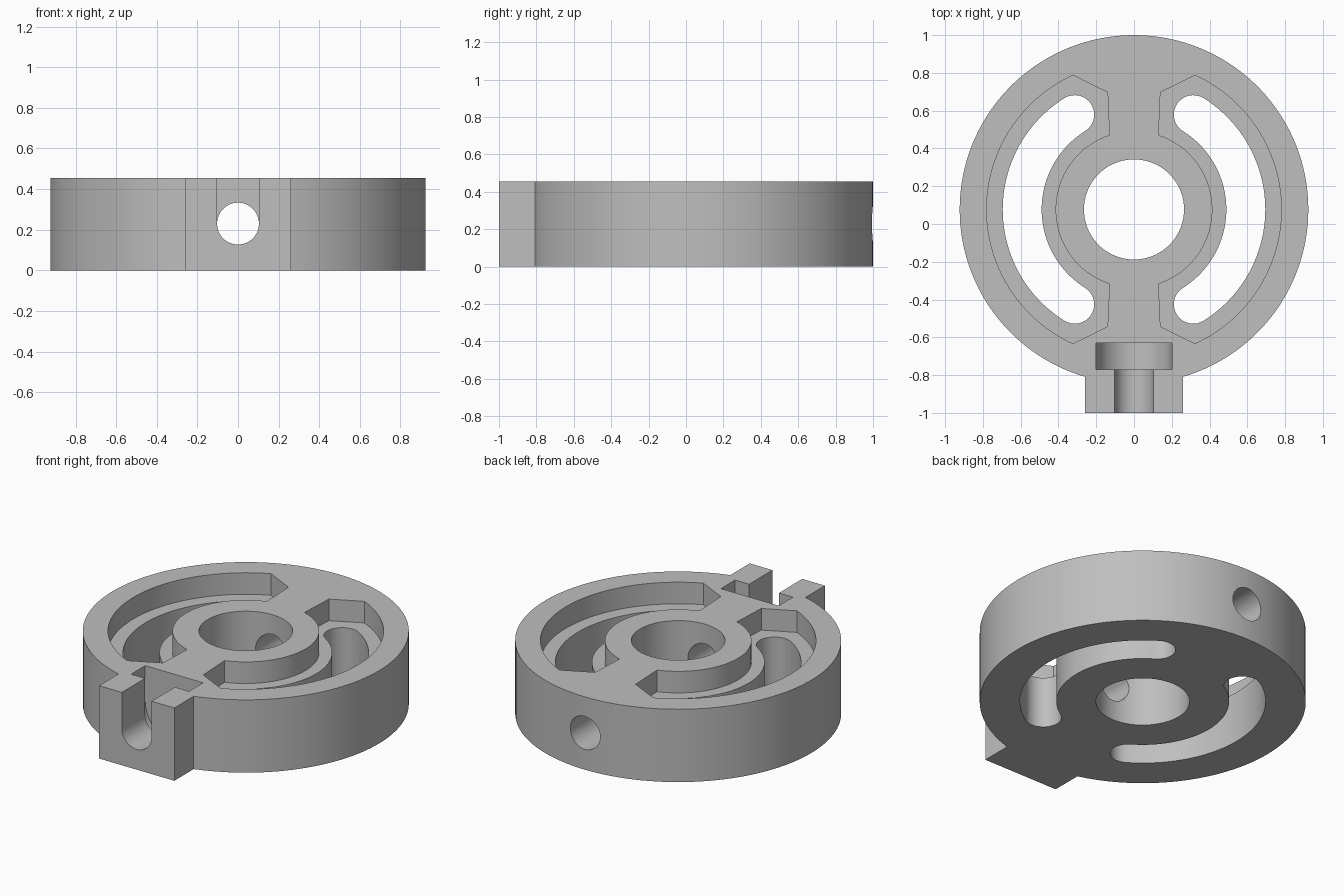
import bpy, bmesh
from math import sin, cos, radians, degrees, asin, sqrt
from mathutils import Vector

cube = bpy.data.objects.get("Cube")
if cube:
    bpy.data.objects.remove(cube, do_unlink=True)

HEIGHT = 0.455
CY = 0.077            # centre of the round body
RADIUS = 0.923
BOSS = 0.26           # half width of the clamp boss
BORE_Z = 0.23
BORE_R = 0.103

metal = bpy.data.materials.new("plain grey")
metal.use_nodes = True
grey = (0.52, 0.52, 0.52, 1)
metal.diffuse_color = grey
metal.node_tree.nodes["Principled BSDF"].inputs["Base Color"].default_value = grey


def arc(r, start, end, steps, cx=0, cy=CY):
    """Points on an arc, angles in degrees."""
    angles = [radians(start + (end - start) * i / steps) for i in range(steps + 1)]
    return [(cx + r * cos(a), cy + r * sin(a)) for a in angles]


def prism(name, outline, low, high, axis="Z"):
    """Extrude an outline along Z, or an x-z outline along Y."""
    bm = bmesh.new()
    place = (lambda p: (p[0], p[1], low)) if axis == "Z" else (lambda p: (p[0], low, p[1]))
    face = bm.faces.new([bm.verts.new(place(p)) for p in outline])
    move = Vector((0, 0, high - low)) if axis == "Z" else Vector((0, high - low, 0))
    out = bmesh.ops.extrude_face_region(bm, geom=[face])
    bmesh.ops.translate(bm, vec=move, verts=[v for v in out["geom"] if isinstance(v, bmesh.types.BMVert)])
    bmesh.ops.recalc_face_normals(bm, faces=bm.faces)
    mesh = bpy.data.meshes.new(name)
    bm.to_mesh(mesh)
    bm.free()
    obj = bpy.data.objects.new(name, mesh)
    bpy.context.collection.objects.link(obj)
    mesh.materials.append(metal)
    return obj


# Round body with the square boss in one outline
gap = degrees(asin(BOSS / RADIUS))
outline = arc(RADIUS, -90 + gap, 270 - gap, 120) + [(-BOSS, -1), (BOSS, -1)]
body = prism("clamp_wheel_body", outline, 0, HEIGHT)
cutters = []

# Centre hole
cutters.append(prism("centre_hole_cutter", arc(0.265, 0, 360, 72)[:-1], -0.1, 0.6))

# Shallow pockets and curved through slots, on both sides
for side, label in ((1, "left"), (-1, "right")):
    spoke = 0.13
    rim_end = degrees(asin(0.71 / 0.78))
    hub_end = degrees(asin(sqrt(1 - (spoke / 0.415) ** 2)))
    pocket = arc(0.78, -rim_end, rim_end, 60)
    pocket += [(0.14, CY + 0.62)] + arc(0.415, hub_end, -hub_end, 48) + [(0.14, CY - 0.62)]

    a, mid, half = 58, 0.592, 0.103
    ex, ey = mid * cos(radians(a)), mid * sin(radians(a))
    slot = arc(mid + half, -a, a, 48)
    slot += arc(half, a, a + 180, 16, ex, CY + ey)[1:-1]
    slot += arc(mid - half, a, -a, 48)
    slot += arc(half, 180 - a, 360 - a, 16, ex, CY - ey)[1:-1]

    for kind, shape, low in (("pocket", pocket, 0.32), ("slot", slot, -0.1)):
        mirrored = [(side * x, y) for x, y in shape]
        cutters.append(prism(label + "_" + kind + "_cutter", mirrored, low, 0.6))


def u_shape(r):
    """Round-bottomed channel open at the top."""
    return arc(r, 180, 360, 32, 0, BORE_Z) + [(r, 0.6), (-r, 0.6)]


# Screw head pocket, screw channel, and cross bore out through the back
cutters.append(prism("head_pocket_cutter", u_shape(0.2), -0.77, -0.63, "Y"))
cutters.append(prism("screw_channel_cutter", u_shape(BORE_R), -1.1, -0.7, "Y"))
bore = arc(BORE_R, 0, 360, 64, 0, BORE_Z)[:-1]
cutters.append(prism("cross_bore_cutter", bore, -0.7, 1.1, "Y"))

# Cut everything, then keep only the finished body
for cutter in cutters:
    cutter.hide_render = True
    mod = body.modifiers.new(cutter.name, "BOOLEAN")
    mod.operation = "DIFFERENCE"
    mod.solver = "EXACT"
    mod.object = cutter
depsgraph = bpy.context.evaluated_depsgraph_get()
finished = bpy.data.meshes.new_from_object(body.evaluated_get(depsgraph))
body.modifiers.clear()
body.data = finished
for cutter in cutters:
    bpy.data.objects.remove(cutter, do_unlink=True)

bpy.ops.object.select_all(action="DESELECT")
body.select_set(True)
bpy.context.view_layer.objects.active = body
bpy.ops.object.shade_smooth_by_angle(angle=radians(30))
